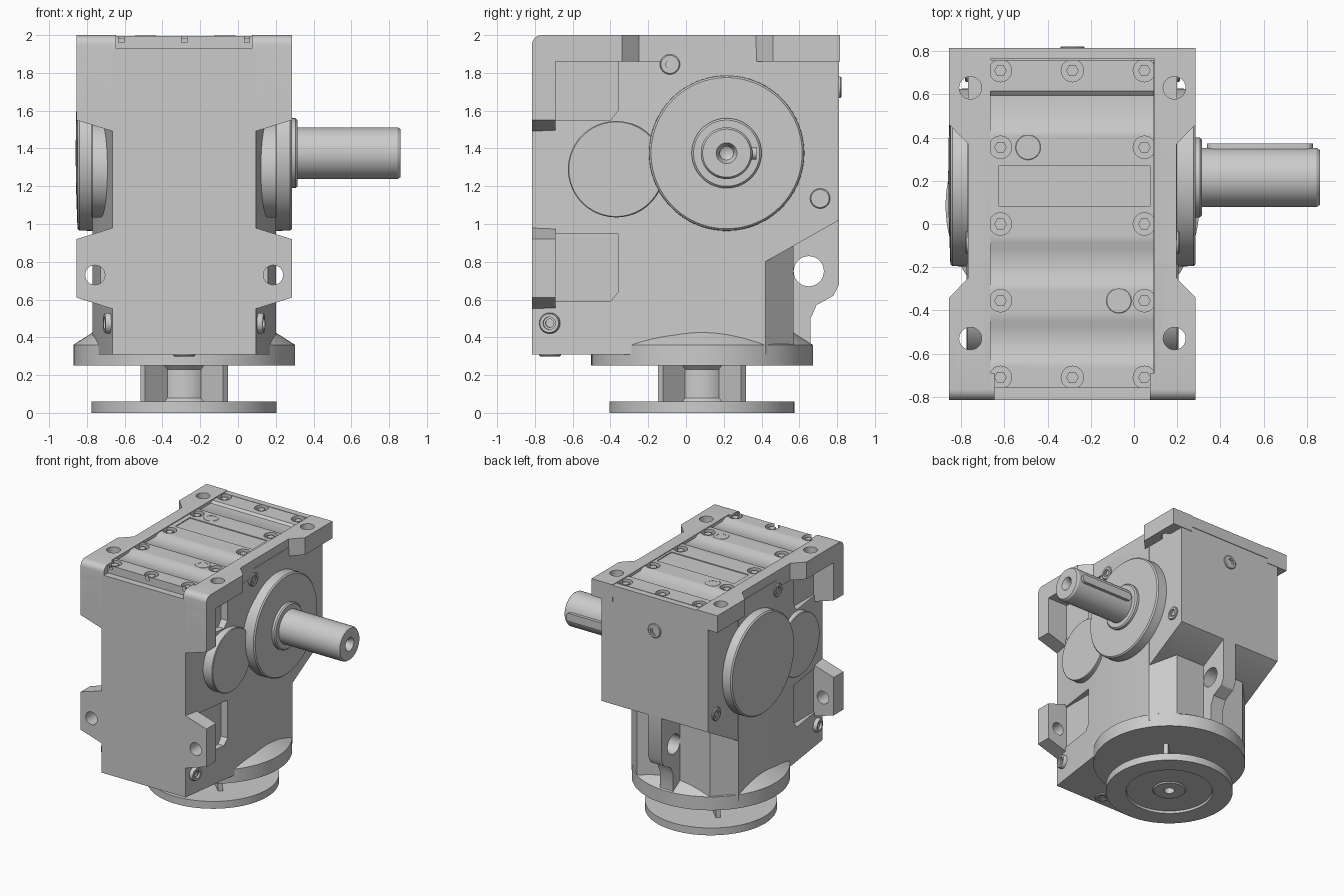
import bpy, bmesh
from math import pi, cos, sin
from mathutils import Vector, Matrix

if "Cube" in bpy.data.objects:
    bpy.data.objects.remove(bpy.data.objects["Cube"])

CX = -0.285  # housing centre plane; part coordinates are relative to it


def finish(name, bm):
    bmesh.ops.recalc_face_normals(bm, faces=bm.faces[:])
    me = bpy.data.meshes.new(name)
    bm.to_mesh(me)
    bm.free()
    ob = bpy.data.objects.new(name, me)
    ob.location.x = CX
    bpy.context.collection.objects.link(ob)
    return ob


def prism(name, pts, axis, a, b):
    """Extrude a 2D outline along an axis from a to b."""
    put = {'x': lambda p, q, t: (t, p, q), 'y': lambda p, q, t: (p, t, q),
           'z': lambda p, q, t: (p, q, t)}[axis]
    bm = bmesh.new()
    lo = [bm.verts.new(put(p, q, a)) for p, q in pts]
    hi = [bm.verts.new(put(p, q, b)) for p, q in pts]
    bm.faces.new(lo)
    bm.faces.new(hi)
    n = len(pts)
    for i in range(n):
        j = (i + 1) % n
        bm.faces.new((lo[i], lo[j], hi[j], hi[i]))
    return finish(name, bm)


def lathe(name, prof, origin, direction=(0, 0, 1), seg=64):
    """Revolve (radius, height) points about a direction."""
    bm = bmesh.new()
    vs = [bm.verts.new((r, 0, h)) for r, h in prof]
    es = [bm.edges.new(p) for p in zip(vs, vs[1:])]
    bmesh.ops.spin(bm, geom=vs + es, cent=(0, 0, 0), axis=(0, 0, 1),
                   angle=2 * pi, steps=seg)
    bmesh.ops.remove_doubles(bm, verts=bm.verts[:], dist=1e-5)
    rot = Vector(direction).to_track_quat('Z', 'Y').to_matrix().to_4x4()
    bm.transform(Matrix.Translation(origin) @ rot)
    return finish(name, bm)


def cyl(name, r, h, origin, direction=(0, 0, 1), seg=32):
    return lathe(name, [(0, 0), (r, 0), (r, h), (0, h)], origin, direction, seg)


def rect(a, b, c, d):
    return [(a, c), (b, c), (b, d), (a, d)]


def cut(ob, cutter):
    m = ob.modifiers.new('cut', 'BOOLEAN')
    m.operation, m.solver, m.object = 'DIFFERENCE', 'EXACT', cutter
    cutter.hide_render = True
    bpy.context.view_layer.objects.active = ob
    bpy.ops.object.modifier_apply(modifier=m.name)
    bpy.data.objects.remove(cutter)


def plug(name, origin, direction, r=0.053, h=0.012):
    lathe(name, [(0, -0.03), (r, -0.03), (r, h * .6), (r * .9, h), (r * .6, h),
                 (r * .6, h * .4), (r * .4, h * .4), (r * .4, -0.02), (0, -0.02)],
          origin, direction, 32)


# Housing: front and lower part with tapering walls and chamfered back
half = [(.38, -.815), (.485, -.06), (.485, .42), (.33, .57)]
body = prism('housing_front', half + [(-x, y) for x, y in reversed(half)], 'z', .31, 1.93)
for s in (-1, 1):
    for z0, z1 in ((1.55, 1.86), (.59, .95)):
        cut(body, prism('pocket_cutter',
                        [(-.69, z0), (-.40, z0), (-.36, z0 + .05), (-.36, z1), (-.69, z1)],
                        'x', s * .385, s * .7))
# Housing: upper rear box
prism('housing_rear', [(-.06, .8), (.42, .8), (.81, 1.02), (.81, 1.93), (-.06, 1.93)],
      'x', -.483, .483)
prism('rear_top_edge', rect(-.4, .4, .765, .815), 'z', 1.9, 1.995)

# Lifting lug on the back
lug = prism('lifting_lug', [(.5, .36), (.66, .36), (.66, .5), (.69, .57), (.78, .62),
                            (.81, .68), (.81, 1.05), (.5, 1.05)], 'x', -.06, .06)
cut(lug, cyl('hole', .08, .4, (-.2, .65, .75), (1, 0, 0)))

for s in (-1, 1):
    side = 'right' if s > 0 else 'left'
    # Top mounting rail with two wide feet
    rail = prism('top_rail_' + side,
                 [(s * x, y) for x, y in ((.38, -.815), (.57, -.815), (.57, -.34), (.482, -.25),
                                          (.482, .37), (.57, .46), (.57, .815), (.38, .815))],
                 'z', 1.86, 2.0)
    for y in (.63, -.53):
        cut(rail, cyl('hole', .052, .4, (s * .472, y, 1.7)))
    # Front mounting feet
    upper = prism('upper_front_foot_' + side,
                  [(s * .36, 2), (s * .57, 2), (s * .57, 1.55), (s * .36, 1.485)],
                  'y', -.815, -.69)
    lower = prism('lower_front_foot_' + side,
                  [(s * .36, .985), (s * .57, .92), (s * .57, .61), (s * .36, .545)],
                  'y', -.815, -.69)
    for foot, z in ((upper, 1.67), (lower, .73)):
        cut(foot, cyl('hole', .052, .5, (s * .472, -1, z), (0, 1, 0)))
    # Rounded front top edge
    for ob in (rail, upper):
        arc = [(-.765 - .05 * sin(t * pi / 12), 1.95 + .05 * cos(t * pi / 12)) for t in range(7)]
        cut(ob, prism('round_cutter', [(-.84, 2.02), (-.765, 2.02)] + arc + [(-.84, 1.95)],
                      'x', s * .3, s * .7))
    # Small bearing cap and side plugs
    lathe('small_bearing_cap_' + side, [(0, 0), (.255, 0), (.255, .185), (.25, .19), (0, .19)],
          (s * .3, -.37, 1.29), (s, 0, 0))
    plug('upper_side_plug_' + side, (s * .483, -.085, 1.845), (s, 0, 0))
    plug('rear_side_plug_' + side, (s * .485, .71, 1.135), (s, 0, 0))
    plug('front_side_plug_' + side, (s * .393, -.72, .475), (s, -.14, 0), .055, .03)

# Output side bearing flange, shaft and key
AY, AZ = .215, 1.375
lathe('output_flange', [(0, .3), (.415, .3), (.41, .56), (.4, .57), (.185, .57), (.185, .59),
                        (.175, .6), (0, .6)], (0, AY, AZ), (1, 0, 0), 96)
lathe('output_shaft', [(0, .4), (.137, .4), (.137, 1.13), (.127, 1.145), (.055, 1.145),
                       (.035, 1.11), (.035, 1.05), (0, 1.03)], (0, AY, AZ), (1, 0, 0))
ends = [(.655 + .0 - .033 * sin(t * pi / 8), AZ + .033 * cos(t * pi / 8)) for t in range(9)]
ends += [(1.08 + .033 * sin(t * pi / 8), AZ - .033 * cos(t * pi / 8)) for t in range(9)]
prism('shaft_key', ends, 'y', AY + .08, AY + .158)
# Closed bearing cap on the other side
lathe('closed_flange', [(0, .3), (.415, .3), (.41, .555), (.4, .565), (.2, .572), (0, .575)],
      (0, AY, AZ), (-1, 0, 0), 96)

# Input adapter: mounting flange, neck and motor disc
IY = .085
adapter = lathe('input_adapter',
                [(0, .1), (.04, .1), (.04, .008), (.12, .008), (.13, .018), (.33, .018),
                 (.335, 0), (.49, 0), (.49, .06), (.165, .06), (.145, .08), (.145, .23),
                 (.165, .25), (.587, .25), (.587, .36), (.47, .435), (0, .435)],
                (0, IY, 0), seg=96)
for k in range(8):
    a = k * pi / 4
    cut(adapter, cyl('hole', .022, .13, (.43 * cos(a), IY + .43 * sin(a), -.05), seg=16))
    if k % 2 == 0:
        cut(adapter, cyl('hole', .022, .1, (.54 * cos(a), IY + .54 * sin(a), .22), seg=16))
    else:
        # Diagonal stiffening rib
        d, n = Vector((cos(a), sin(a))), Vector((-sin(a), cos(a))) * .018
        c = Vector((0, IY))
        prism('neck_rib', [c + d * .1 + n, c + d * .31 + n, c + d * .31 - n, c + d * .1 - n],
              'z', .055, .255)

# Ribbed top cover
steps = [(-.76, 1.995), (-.635, 1.995), (-.605, 1.978), (-.475, 1.978), (-.445, 1.995),
         (-.285, 1.995), (-.255, 1.978), (-.115, 1.978), (-.085, 1.995), (.43, 1.995),
         (.46, 1.978), (.595, 1.978), (.615, 1.995), (.76, 1.995)]
cover = prism('top_cover', [(-.76, 1.92)] + steps + [(.76, 1.92)], 'x', -.378, .378)
cut(cover, prism('panel_cutter', rect(-.34, .36, .08, .27), 'z', 1.988, 2.1))
bolts = [(s * .333, y) for s in (-1, 1) for y in (.71, .355, 0, -.355, -.71)]
for x, y in bolts + [(0, .71), (0, -.71)]:
    cut(cover, cyl('bolt_pocket', .052, .2, (x, y, 1.962), seg=24))
    cyl('cover_bolt', .029, .03, (x, y, 1.955), seg=6)
for x, y in ((-.205, .355), (.215, -.355)):
    plug('cover_plug', (x, y, 1.985), (0, 0, 1), .062)

# Plugs on the back and bottom
plug('back_plug', (0, .81, 1.725), (0, 1, 0), .057)
plug('bottom_plug', (0, -.72, .31), (0, 0, -1), .057)

# Smooth round surfaces, keep hard edges
bpy.ops.object.select_all(action='SELECT')
bpy.context.view_layer.objects.active = body
bpy.ops.object.shade_smooth_by_angle(angle=pi / 6)
